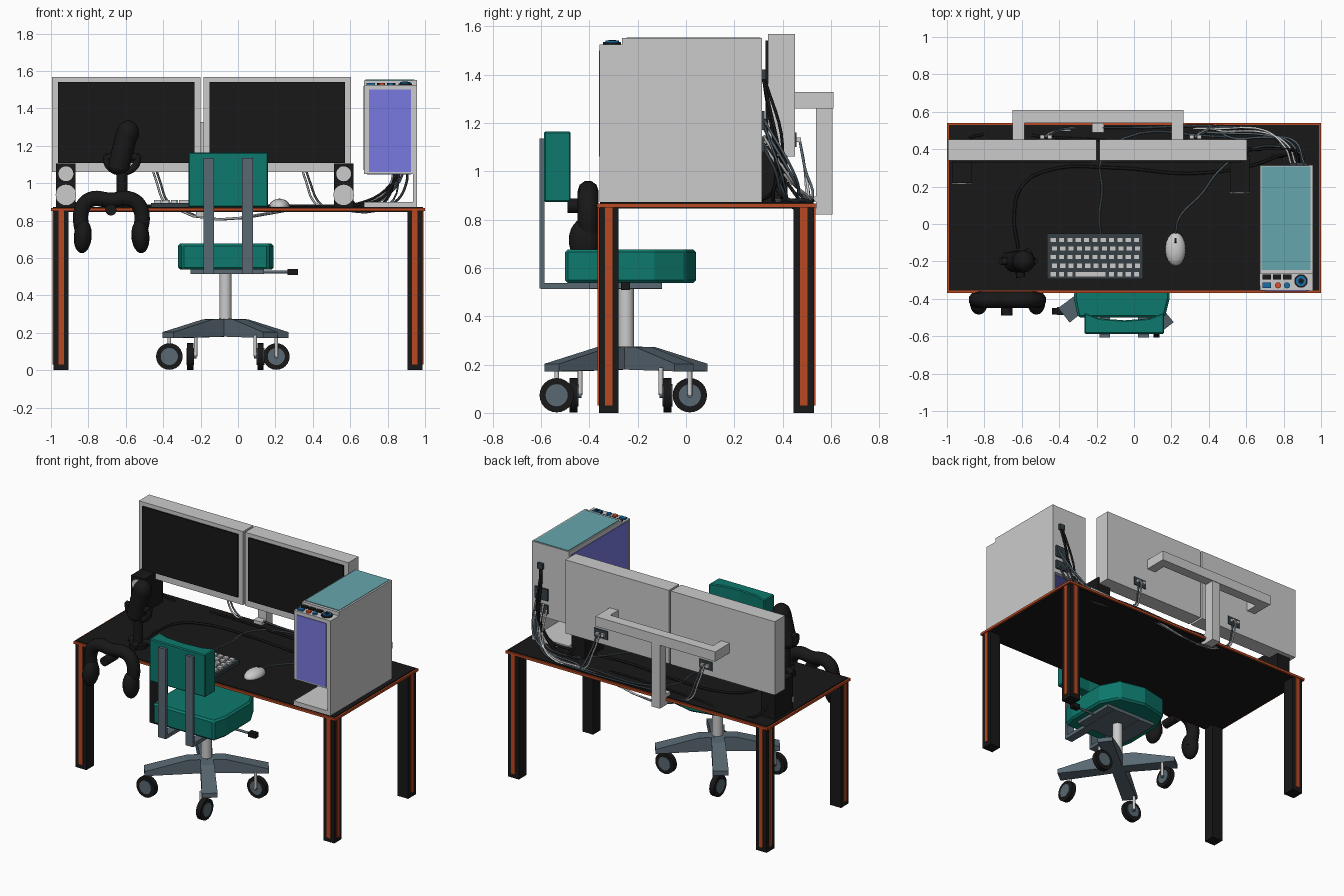
import bpy, bmesh, math
from mathutils import Vector, Matrix

if "Cube" in bpy.data.objects:
    bpy.data.objects.remove(bpy.data.objects["Cube"])

def mat(name, r, g, b):
    m = bpy.data.materials.new(name)
    m.diffuse_color = (r, g, b, 1)
    m.use_nodes = True
    m.node_tree.nodes["Principled BSDF"].inputs["Base Color"].default_value = m.diffuse_color
    return m

BLACK = mat("black", .009, .009, .009)
ORANGE = mat("orange", .48, .065, .015)
TEAL = mat("teal", .004, .19, .15)
SLATE = mat("slate", .1, .14, .17)
DARK = mat("dark_slate", .035, .05, .06)
VIOLET = mat("violet_glass", .19, .19, .75)
AQUA = mat("aqua_glass", .13, .38, .42)
BLUE = mat("blue", .01, .16, .4)
RED = mat("red", .7, .08, .03)

def finish(name, bm, m=None, smooth=False):
    bmesh.ops.recalc_face_normals(bm, faces=bm.faces)
    if smooth:
        for f in bm.faces:
            f.smooth = True
        for e in bm.edges:
            e.smooth = e.calc_face_angle(0) < .7
    me = bpy.data.meshes.new(name)
    bm.to_mesh(me)
    bm.free()
    o = bpy.data.objects.new(name, me)
    bpy.context.collection.objects.link(o)
    if m:
        me.materials.append(m)
    return o

def boxes(name, items, m=None):
    bm = bmesh.new()
    for x0, x1, y0, y1, z0, z1 in items:
        c = Vector((x0 + x1, y0 + y1, z0 + z1)) / 2
        bmesh.ops.create_cube(bm, size=1, matrix=Matrix.Translation(c) @ Matrix.Diagonal((x1 - x0, y1 - y0, z1 - z0, 1)))
    return finish(name, bm, m)

def box(name, x0, x1, y0, y1, z0, z1, m=None):
    return boxes(name, [(x0, x1, y0, y1, z0, z1)], m)

def rod(name, p, q, r, m=None, n=20, r2=None):
    p, q = Vector(p), Vector(q)
    d = q - p
    bm = bmesh.new()
    mx = Matrix.Translation((p + q) / 2) @ d.to_track_quat('Z', 'Y').to_matrix().to_4x4()
    bmesh.ops.create_cone(bm, cap_ends=True, segments=n, radius1=r, radius2=r if r2 is None else r2, depth=d.length, matrix=mx)
    return finish(name, bm, m, True)

def ball(name, c, s, m=None, tilt=0):
    bm = bmesh.new()
    mx = Matrix.Translation(c) @ Matrix.Rotation(tilt, 4, 'Y') @ Matrix.Diagonal((*s, 1))
    bmesh.ops.create_uvsphere(bm, u_segments=16, v_segments=12, radius=1, matrix=mx)
    return finish(name, bm, m, True)

def prism(name, pts, z0, z1, m=None, bevel=0):
    bm = bmesh.new()
    f = bm.faces.new([bm.verts.new((x, y, z0)) for x, y in pts])
    top = bmesh.ops.extrude_face_region(bm, geom=[f])['geom']
    bmesh.ops.translate(bm, verts=[v for v in top if isinstance(v, bmesh.types.BMVert)], vec=(0, 0, z1 - z0))
    o = finish(name, bm, m)
    if bevel:
        b = o.modifiers.new("edge", 'BEVEL')
        b.width, b.segments = bevel, 1
    return o

def tube(name, pts, r=.005, m=None):
    c = bpy.data.curves.new(name, 'CURVE')
    c.dimensions = '3D'
    c.bevel_depth, c.bevel_resolution, c.resolution_u = r, 1 if r < .02 else 3, 6
    c.use_fill_caps = True
    s = c.splines.new('BEZIER')
    s.bezier_points.add(len(pts) - 1)
    for b, p in zip(s.bezier_points, pts):
        b.co = p
        b.handle_left_type = b.handle_right_type = 'AUTO'
    o = bpy.data.objects.new(name, c)
    bpy.context.collection.objects.link(o)
    if m:
        c.materials.append(m)

# desk: orange rim, black top, four legs with orange strips on the outer faces
T = .872
box("desk_rim", -1, 1, -.368, .54, .85, .866, ORANGE)
box("desk_top", -.988, .988, -.356, .528, .845, T, BLACK)
for sx, xn in ((-1, "left"), (1, "right")):
    for y0, y1, yo, yn in ((-.36, -.28, -.36, "front"), (.445, .53, .53, "back")):
        a, b = sorted((sx * .905, sx * .987))
        box(f"{yn}_{xn}_leg", a, b, y0, y1, 0, .848, BLACK)
        cx, cy, xo = (a + b) / 2, (y0 + y1) / 2, sx * .987
        boxes(f"{yn}_{xn}_leg_strips", [(cx - .015, cx + .015, yo - .006, yo + .006, .03, .85),
              (xo - .006, xo + .006, cy - .015, cy + .015, .03, .85)], ORANGE)

# two monitors with protruding screens and rear ports
for n, x0, x1, px in (("left", -.995, -.2, -.47), ("right", -.185, .604, .33)):
    box(n + "_monitor", x0, x1, .34, .452, 1.06, 1.567)
    box(n + "_screen", x0 + .033, x1 - .033, .328, .35, 1.107, 1.54, BLACK)
    box(n + "_monitor_port", px - .05, px + .05, .445, .458, 1.1, 1.16, DARK)
    boxes(n + "_monitor_sockets", [(px + d - .012, px + d + .012, .45, .475, 1.12, 1.14) for d in (-.02, .02)])

# monitor mount
boxes("monitor_mount", [(-.65, .265, .54, .61, 1.26, 1.327), (-.65, -.585, .45, .56, 1.26, 1.327),
      (.2, .265, .45, .56, 1.26, 1.327), (-.225, -.16, .537, .607, .82, 1.3)])
boxes("mount_clamp", [(-.225, -.16, .49, .545, T, .895), (-.225, -.16, .49, .545, .82, .846)])

# speakers
for n, x, y in (("left", -.92, .22), ("right", .565, .168)):
    box(n + "_speaker", x - .052, x + .052, y, y + .2, T, 1.105, BLACK)
    rod(n + "_tweeter", (x, y - .006, 1.05), (x, y + .01, 1.05), .04)
    rod(n + "_woofer", (x, y - .006, .937), (x, y + .01, .937), .055)

# computer tower: raised glass box, full height side wall and floor
boxes("tower_case", [(.675, .95, -.355, .314, 1.05, 1.525), (.675, .95, -.265, .314, 1.5, 1.55)])
boxes("tower_wall_and_floor", [(.935, .956, -.357, .315, T, 1.525), (.935, .956, -.265, .315, 1.5, 1.551),
      (.675, .95, -.357, .315, T, .9)])
boxes("tower_glass", [(.7, .925, -.36, -.34, 1.06, 1.5), (.67, .69, -.33, .29, 1.07, 1.52),
      (.69, .925, -.33, .29, 1.045, 1.06)], VIOLET)
box("tower_top_glass", .683, .944, -.246, .308, 1.54, 1.554, AQUA)
boxes("panel_switches", [(x, x + .044, -.296, -.27, 1.52, 1.535) for x in (.688, .742, .797)], BLACK)
box("panel_square_button", .688, .732, -.342, -.314, 1.52, 1.535, BLUE)
for n, x, y, r, h, m in (("red_button", .77, -.328, .016, 1.535, RED), ("blue_button", .818, -.328, .016, 1.535, BLUE),
                         ("dial_base", .893, -.305, .036, 1.533, BLACK), ("dial", .893, -.305, .028, 1.54, BLUE),
                         ("dial_cap", .893, -.305, .015, 1.543, BLACK)):
    rod(n, (x, y, 1.52), (x, y, h), r, m)
boxes("tower_ports", [(.865, .905, .31, .33, 1.38, 1.42), (.83, .93, .31, .325, 1.17, 1.25),
      (.83, .93, .31, .325, 1.08, 1.14)], DARK)

# keyboard
box("keyboard", -.465, .048, -.295, -.05, T, .895, DARK)
keys = []
for row in range(5):
    y = -.085 - row * .046
    for i in range(11):
        if row == 4 and i in (4, 5, 6):
            continue
        x = -.448 + i * .0445 + (.006 if row % 2 else 0)
        keys.append((x, x + .033, y - .014, y + .014, .89, .91))
keys.append((-.29, -.15, -.283, -.255, .89, .91))
boxes("keys", keys)

# mouse
mouse = ball("mouse", (.222, -.135, T + .004), (.055, .09, .04))
bm = bmesh.new()
bm.from_mesh(mouse.data)
bmesh.ops.bisect_plane(bm, geom=bm.verts[:] + bm.edges[:] + bm.faces[:], plane_co=(0, 0, T), plane_no=(0, 0, -1), clear_outer=True)
bm.to_mesh(mouse.data)
bm.free()
rod("mouse_wheel", (.216, -.09, .9), (.228, -.09, .9), .017, BLACK)

# microphone on a three footed stand with a yoke
mx, my = -.62, -.2
rod("microphone_base", (mx, my, T), (mx, my, .9), .06, BLACK)
for k in range(3):
    a = math.radians(-80 + k * 120)
    ex, ey = mx + .085 * math.cos(a), my + .085 * math.sin(a)
    tube("microphone_foot", [(mx, my, .9), (ex, ey, T + .018)], .022, BLACK)
rod("microphone_stem", (mx, my, .88), (mx, my, 1.09), .03, BLACK)
tube("microphone_yoke", [(-.705, my, 1.15), (-.69, my, 1.09), (mx, my, 1.06), (-.55, my, 1.09), (-.535, my, 1.15)], .02, BLACK)
rod("microphone_pivot", (-.71, my, 1.14), (-.53, my, 1.14), .02, BLACK)
rod("microphone_body", (-.64, my, 1.08), (-.595, my, 1.26), .058, BLACK)
ball("microphone_grille", (-.59, my, 1.265), (.06, .06, .07), BLACK, .2)
ball("microphone_tail", (-.64, my, 1.085), (.055, .055, .04), BLACK, .2)

# headset hanging on the front edge of the desk
HY = -.405
tube("headset_band", [(-.825, HY, .7), (-.835, HY, .86), (-.79, HY, .912), (-.68, HY, .908), (-.57, HY, .912),
     (-.52, HY, .86), (-.53, HY, .7)], .043, BLACK)
for n, x, t in (("left", -.83, .08), ("right", -.522, -.08)):
    ball(n + "_ear_cup", (x, -.42, .715), (.048, .065, .09), BLACK, t)
rod("headset_hook_knob", (-.68, -.37, .857), (-.68, -.49, .857), .03, BLACK)

# chair seat, back, supports and lever
prism("seat", [(-.3, -.5), (.165, -.5), (.19, -.4), (.188, -.13), (.12, 0), (-.06, .042), (-.25, 0), (-.315, -.13), (-.32, -.4)],
      .537, .677, TEAL, .012)
prism("backrest", [(-.265, -.587), (.16, -.587), (.16, -.475), (.08, -.505), (-.05, -.515), (-.185, -.505), (-.265, -.475)],
      .872, 1.165, TEAL, .006)
for x in (-.185, .022):
    boxes("back_support", [(x, x + .057, -.606, -.585, .515, 1.135), (x, x + .057, -.6, -.1, .513, .538)], SLATE)
box("seat_plate", -.255, .14, -.4, -.1, .515, .54, SLATE)
rod("lever", (.1, -.25, .525), (.28, -.25, .525), .008, SLATE, 10)
box("lever_knob", .265, .32, -.268, -.232, .508, .541, BLACK)

# chair column and four armed base
CX, CY = -.067, -.248
rod("column", (CX, CY, .25), (CX, CY, .52), .033)
for k in range(4):
    a = math.radians(38 + 90 * k)
    rot = Matrix.Translation((CX, CY, 0)) @ Matrix.Rotation(a, 4, 'Z')
    bm = bmesh.new()
    prof = [(0, .18), (.39, .172), (.39, .203), (.12, .272), (0, .275)]
    sides = [[bm.verts.new(rot @ Vector((x, s * (.04 + .025 * x), z))) for x, z in prof] for s in (-1, 1)]
    bm.faces.new(sides[0])
    bm.faces.new(sides[1][::-1])
    for i in range(5):
        j = (i + 1) % 5
        bm.faces.new((sides[0][i], sides[0][j], sides[1][j], sides[1][i]))
    finish("base_arm", bm, SLATE)

# casters
for x, y, ax in ((-.367, -.466, 'y'), (.205, -.076, 'y'), (.12, -.535, 'x'), (-.255, .016, 'x')):
    d = Vector((1, 0, 0)) if ax == 'x' else Vector((0, 1, 0))
    c = Vector((x, y, .073))
    rod("caster_tyre", c - d * .017, c + d * .017, .071, BLACK, 24)
    rod("caster_hub", c - d * .021, c + d * .021, .046, SLATE, 20)
    inward = d if d.dot(Vector((CX - x, CY - y, 0))) > 0 else -d
    s = c + inward * .028
    rod("caster_axle", c, s + inward * .006, .011, SLATE, 10)
    rod("caster_stem", s, s + Vector((0, 0, .115)), .01, None, 10)

# cables
C = T + .008
tube("keyboard_cable", [(-.18, -.05, .885), (-.185, .05, C), (-.17, .18, C), (-.175, .34, C), (-.05, .46, C), (.4, .47, C),
     (.8, .42, C), (.87, .32, 1.12)], .005, SLATE)
tube("mouse_cable", [(.222, -.05, .885), (.24, .03, C), (.36, .16, C), (.46, .29, C), (.62, .4, C), (.8, .41, .93), (.9, .32, 1.2)], .005, SLATE)
tube("microphone_cable", [(-.62, -.13, .885), (-.64, .05, C), (-.6, .2, C), (-.48, .28, C), (-.1, .3, C), (.3, .27, C),
     (.62, .31, C), (.8, .37, .95), (.88, .32, 1.4)], .008, BLACK)
tube("left_speaker_cable", [(-.92, .42, .95), (-.85, .47, C), (-.4, .46, C), (.1, .43, C), (.6, .4, C), (.82, .4, 1.0), (.89, .32, 1.38)], .007, BLACK)
tube("right_speaker_cable", [(.58, .36, .95), (.64, .4, C), (.76, .36, C), (.85, .4, 1.1), (.88, .32, 1.4)], .007, BLACK)
for i, (px, m) in enumerate(((-.47, None), (.33, None), (-.45, SLATE), (.35, SLATE))):
    o = .012 * i
    tube("monitor_cable", [(px, .47, 1.13), (px + .03, .49, 1.02), (px + .1, .5 + o / 2, C), (.45 + o, .51 - o, C),
         (.7, .5 - o, .9), (.8 + o, .42 + o, .97), (.84 + o * 2, .32, 1.11 + o * 3)], .006, m)
tube("power_cable", [(.9, .32, 1.1), (.9, .37, 1.0), (.84, .4, .9), (.7, .49, C), (.5, .52, C), (0, .515, C), (-.17, .515, .89)], .007, DARK)
